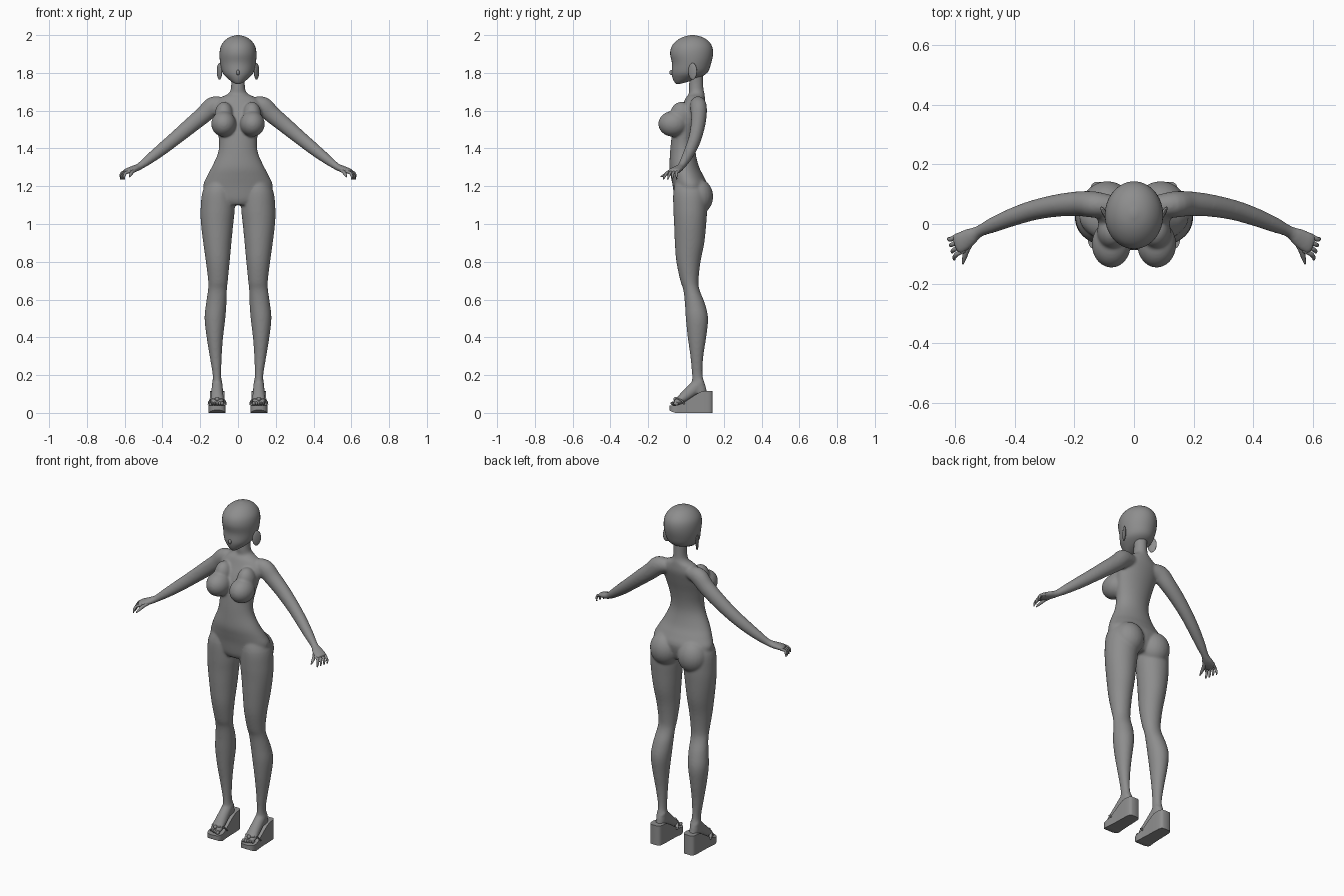
import bpy, bmesh, math
from mathutils import Vector, Matrix

cube = bpy.data.objects.get("Cube")
if cube:
    bpy.data.objects.remove(cube)

GREY = (0.27, 0.27, 0.27, 1)
mat = bpy.data.materials.new("matte grey")
mat.use_nodes = True
mat.diffuse_color = GREY
mat.node_tree.nodes["Principled BSDF"].inputs["Base Color"].default_value = GREY


def spline(rows, sub):
    """Catmull-Rom interpolation of rows of numbers."""
    out = []
    for i in range(len(rows) - 1):
        a, b, c, d = (rows[max(0, min(len(rows) - 1, i + k))] for k in (-1, 0, 1, 2))
        for s in range(sub):
            t = s / sub
            out.append([q + t / 2 * (r - p + t * (2 * p - 5 * q + 4 * r - u
                        + t * (3 * (q - r) + u - p))) for p, q, r, u in zip(a, b, c, d)])
    return out + [list(rows[-1])]


def skin(bm, rings):
    """Bridge rings of points and cap both ends."""
    vs = [[bm.verts.new(p) for p in ring] for ring in rings]
    n = len(vs[0])
    for a, b in zip(vs, vs[1:]):
        for i in range(n):
            bm.faces.new((a[i], a[(i + 1) % n], b[(i + 1) % n], b[i]))
    bm.faces.new(vs[0])
    bm.faces.new(vs[-1])


def loft(bm, rows, side=1, n=36, sub=4):
    """Level ellipses from rows of z, x min, x max, y front, y back."""
    rings = []
    for z, x0, x1, y0, y1 in spline(rows, sub):
        rings.append([(side * ((x0 + x1) / 2 + (x1 - x0) / 2 * math.cos(k * math.tau / n)),
                       (y0 + y1) / 2 + (y1 - y0) / 2 * math.sin(k * math.tau / n), z)
                      for k in range(n)])
    skin(bm, rings)


def tube(bm, rows, side=1, n=16, sub=4):
    """Ellipses across a path, rows of x, y, z, width radius, thickness radius."""
    pts = spline(rows, sub)
    rings = []
    for i, p in enumerate(pts):
        a, b = pts[max(0, i - 1)], pts[min(len(pts) - 1, i + 1)]
        t = (Vector(b[:3]) - Vector(a[:3])).normalized()
        w = t.cross(Vector((0, 0, 1))).normalized()
        h = w.cross(t)
        ring = []
        for k in range(n):
            ang = k * math.tau / n
            v = Vector(p[:3]) + w * p[3] * math.cos(ang) + h * p[4] * math.sin(ang)
            ring.append((side * v.x, v.y, v.z))
        rings.append(ring)
    skin(bm, rings)


def ball(bm, centre, radii, side=1, rot=None):
    m = Matrix.Translation((side * centre[0], centre[1], centre[2]))
    if rot:
        m = m @ Matrix.Rotation(side * rot, 4, 'Z')
    bmesh.ops.create_uvsphere(bm, u_segments=24, v_segments=16, radius=1,
                              matrix=m @ Matrix.Diagonal((*radii, 1)))


def finish(bm, name, sharp=False):
    bmesh.ops.recalc_face_normals(bm, faces=bm.faces)
    me = bpy.data.meshes.new(name)
    bm.to_mesh(me)
    bm.free()
    me.materials.append(mat)
    ob = bpy.data.objects.new(name, me)
    bpy.context.collection.objects.link(ob)
    for p in me.polygons:
        p.use_smooth = True
    if sharp:
        bpy.ops.object.select_all(action='DESELECT')
        ob.select_set(True)
        bpy.context.view_layer.objects.active = ob
        bpy.ops.object.shade_smooth_by_angle(angle=math.radians(40))
    return ob


# Body: torso and neck
body = bmesh.new()
torso = [(1.10, .10, -.045, .08), (1.13, .16, -.06, .10), (1.2, .184, -.07, .115),
         (1.25, .166, -.08, .095), (1.3, .14, -.088, .07), (1.37, .108, -.085, .052),
         (1.43, .1, -.08, .052), (1.5, .11, -.07, .065), (1.57, .122, -.05, .085),
         (1.63, .125, -.02, .1), (1.67, .09, 0, .1), (1.69, .052, .015, .098),
         (1.72, .037, .015, .092), (1.8, .037, .02, .09)]
loft(body, [(z, -w, w, f, b) for z, w, f, b in torso])

leg = [(1.24, .03, .15, -.05, .08), (1.17, .02, .188, -.067, .11), (1.08, .017, .198, -.067, .112),
       (1.0, .025, .196, -.063, .107), (.9, .035, .184, -.059, .097), (.8, .044, .17, -.051, .077),
       (.7, .054, .158, -.03, .066), (.65, .059, .159, -.014, .072), (.58, .061, .169, -.006, .1),
       (.5, .067, .177, -.001, .117), (.4, .079, .166, .009, .107), (.3, .086, .15, .023, .092),
       (.2, .089, .134, .032, .088), (.14, .083, .137, .03, .105), (.1, .085, .135, .04, .112)]
arm = [(.07, .06, 1.635, .035, .035), (.13, .065, 1.625, .044, .05), (.18, .068, 1.58, .042, .046),
       (.25, .063, 1.522, .038, .042), (.33, .048, 1.455, .034, .037), (.4, .026, 1.398, .031, .033),
       (.47, -.002, 1.343, .026, .026), (.52, -.025, 1.306, .02, .019), (.55, -.043, 1.292, .03, .018),
       (.585, -.064, 1.281, .036, .015), (.6, -.07, 1.275, .03, .012)]
foot = [(.11, .08, .17, .026, .028), (.11, .045, .13, .03, .034), (.11, 0, .092, .033, .03),
        (.11, -.04, .062, .036, .02), (.11, -.062, .052, .03, .013)]
for s in (1, -1):
    loft(body, leg, s)
    tube(body, arm, s, 24)
    tube(body, foot, s, 24)
    # Bust and hips
    ball(body, (.076, -.068, 1.53), (.066, .079, .068), s)
    ball(body, (.074, -.025, 1.575), (.05, .06, .072), s)
    ball(body, (.09, .062, 1.145), (.086, .082, .095), s)
skin_ob = finish(body, "body")
remesh = skin_ob.modifiers.new("blend", 'REMESH')
remesh.mode = 'VOXEL'
remesh.voxel_size = .006
remesh.use_smooth_shade = True
relax = skin_ob.modifiers.new("relax", 'SMOOTH')
relax.factor, relax.iterations = .5, 10

# Head with small nose
head = bmesh.new()
skull = [(1.742, .012, -.052, -.03), (1.75, .028, -.06, .0), (1.77, .054, -.07, .06),
         (1.80, .081, -.076, .112), (1.85, .094, -.074, .133), (1.9, .098, -.084, .143),
         (1.94, .091, -.076, .138), (1.97, .071, -.05, .117), (1.99, .043, -.015, .085),
         (2.0, .008, .025, .045)]
loft(head, [(z, -w, w, f, b) for z, w, f, b in skull])
ball(head, (0, -.074, 1.802), (.009, .014, .014))
finish(head, "head")

for s, label in ((1, "left"), (-1, "right")):
    # Ear
    ear = bmesh.new()
    ball(ear, (.098, .035, 1.808), (.008, .026, .044), s, -.5)
    finish(ear, label + "_ear")

    # Fingers and thumb
    hand = bmesh.new()
    for i in range(4):
        f = i / 1.5 - 1
        x, y = .59 + .012 * f, -.067 + .025 * f
        reach = 1 - .12 * f
        tube(hand, [(x - .01, y + .004, 1.279, .008, .008),
                    (x + .014 * reach, y - .009, 1.271, .0075, .0075),
                    (x + .022 * reach, y - .014 + .006 * f, 1.254, .0065, .0065),
                    (x + .022 * reach, y - .018 + .01 * f, 1.236, .003, .003)], s, 10)
    tube(hand, [(.545, -.055, 1.288, .012, .011), (.56, -.085, 1.275, .01, .01),
                (.568, -.11, 1.262, .008, .008), (.574, -.134, 1.25, .003, .003)], s, 10)
    finish(hand, label + "_fingers")

    # Toes
    toes = bmesh.new()
    for i in range(5):
        ball(toes, (.084 + .013 * i, -.068 + .004 * i, .05), (.0085 - .0006 * i, .014, .01), s)
    finish(toes, label + "_toes")

    # Wedge sole
    sole = bmesh.new()
    rows = [(.141, .02, 0, .115), (.128, .034, 0, .115), (.08, .038, 0, .112), (.03, .039, 0, .083),
            (-.02, .042, 0, .05), (-.055, .045, 0, .04), (-.078, .036, .008, .038),
            (-.088, .018, .014, .038)]
    skin(sole, [[(s * .11 + sx * w, y, z) for sx, z in ((-1, lo), (1, lo), (1, hi), (-1, hi))]
                for y, w, lo, hi in spline(rows, 3)])
    finish(sole, label + "_wedge_sole", True)

    # Sandal straps and bead
    strap = bmesh.new()
    for d in (1, -1):
        tube(strap, [(.11, -.058, .07, .005, .005), (.11 + d * .022, -.042, .075, .008, .004),
                     (.11 + d * .037, -.022, .064, .009, .004),
                     (.11 + d * .042, -.008, .045, .009, .004)], s, 8)
    ball(strap, (.11, -.056, .073), (.011, .011, .011), s)
    finish(strap, label + "_sandal_strap")
